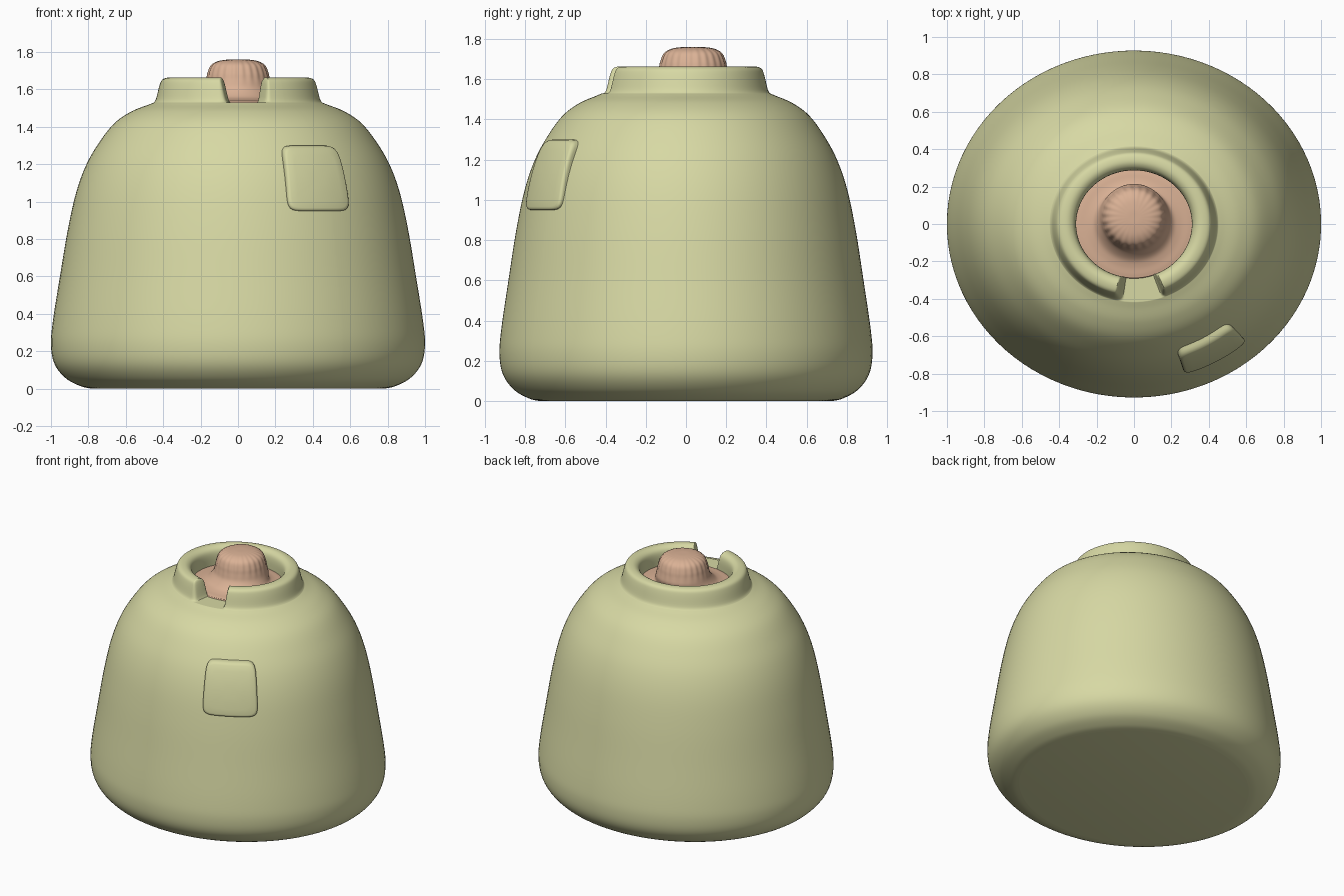
import bpy, bmesh, math

if "Cube" in bpy.data.objects:
    bpy.data.objects.remove(bpy.data.objects["Cube"])

RY = 0.927          # depth / width ratio of every oval section
FLOOR = 1.53        # height of the shoulder where the collar starts
TAU = 2 * math.pi


def material(name, col):
    m = bpy.data.materials.new(name)
    m.diffuse_color = (*col, 1)
    m.use_nodes = True
    m.node_tree.nodes["Principled BSDF"].inputs["Base Color"].default_value = m.diffuse_color
    return m


def spline(pts, n=6):
    """Smooth Catmull-Rom curve through 2D points."""
    p = [pts[0]] + pts + [pts[-1]]
    out = []
    for i in range(1, len(p) - 2):
        for k in range(n):
            t = k / n
            out.append(tuple(
                0.5 * (2 * b + (c - a) * t + (2 * a - 5 * b + 4 * c - d) * t * t
                       + (3 * b - a - 3 * c + d) * t ** 3)
                for a, b, c, d in zip(p[i - 1], p[i], p[i + 1], p[i + 2])))
    return out + [pts[-1]]


def smooth(a, b, t):
    t = min(1, max(0, (t - a) / (b - a)))
    return t * t * (3 - 2 * t)


def loft(name, rings, mat, cap_start=False, cap_end=False, angle=40):
    """Skin a list of closed point rings."""
    bm = bmesh.new()
    vs = [[bm.verts.new(c) for c in r] for r in rings]
    n = len(vs[0])
    for a, b in zip(vs, vs[1:]):
        for i in range(n):
            j = (i + 1) % n
            bm.faces.new((a[i], a[j], b[j], b[i]))
    if cap_start:
        bm.faces.new(vs[0][::-1])
    if cap_end:
        bm.faces.new(vs[-1])
    bmesh.ops.recalc_face_normals(bm, faces=bm.faces)
    me = bpy.data.meshes.new(name)
    bm.to_mesh(me)
    bm.free()
    ob = bpy.data.objects.new(name, me)
    bpy.context.collection.objects.link(ob)
    me.materials.append(mat)
    bpy.ops.object.select_all(action='DESELECT')
    ob.select_set(True)
    bpy.context.view_layer.objects.active = ob
    bpy.ops.object.shade_smooth_by_angle(angle=math.radians(angle))
    return ob


green = material("pale olive", (0.68, 0.69, 0.37))
pink = material("warm pink", (0.70, 0.44, 0.30))

# Robe body with collar; the collar drops away at a notch in the front
wall = spline([(0.78, 0.0), (0.84, 0.013), (0.92, 0.055), (0.98, 0.13), (1.0, 0.23),
               (0.99, 0.36), (0.952, 0.6), (0.91, 0.85), (0.865, 1.05), (0.81, 1.2),
               (0.74, 1.32), (0.66, 1.42), (0.57, 1.482), (0.48, 1.518), (0.45, 1.53)])
collar = spline([(0.45, 1.53), (0.438, 1.55), (0.42, 1.62), (0.405, 1.652),
                 (0.375, 1.663), (0.345, 1.66), (0.32, 1.64), (0.31, 1.60),
                 (0.31, 1.53), (0.31, 1.46)], 4)
profile = wall + collar[1:]


def collar_height(t):
    return max(1 - smooth(-0.25, -0.13, t), smooth(0.34, 0.41, t))


# angle 0 is the front, more samples near the notch
angles = [-0.4 + 0.0125 * i for i in range(80)]
angles += [0.6 + (TAU - 1.0) * i / 90 for i in range(90)]


def body_point(r, z, t):
    if z > FLOOR:
        t2 = t if t < math.pi else t - TAU
        z = FLOOR + (z - FLOOR) * collar_height(t2)
    return (r * math.sin(t), -r * RY * math.cos(t), z)


loft("robe_body", [[body_point(r, z, t) for t in angles] for r, z in profile],
     green, cap_start=True)


# Raised pocket patch that follows the wall
def wall_radius(z):
    for (r0, z0), (r1, z1) in zip(wall, wall[1:]):
        if z0 <= z <= z1:
            return r0 + (r1 - r0) * (z - z0) / (z1 - z0)
    return wall[-1][0]


def patch_ring(scale, lift):
    ring = []
    for i in range(96):
        a = TAU * i / 96
        c, s = math.cos(a), math.sin(a)
        k = scale / (abs(c) ** 8 + abs(s) ** 8) ** 0.125
        t, z = 0.515 + 0.212 * k * c, 1.125 + 0.175 * k * s
        r = wall_radius(z)
        if lift > 0:
            r += lift * (0.033 + 0.012 * k * s)
        else:
            r += lift
        ring.append((r * math.sin(t), -r * RY * math.cos(t), z))
    return ring


loft("pocket_patch", [patch_ring(s, l) for s, l in
                      [(1, -0.03), (1, 0.4), (0.985, 0.7), (0.95, 0.92), (0.9, 1),
                       (0.7, 1), (0.45, 1), (0.2, 1)]], green, cap_end=True, angle=60)

# Neck disc flowing up into a fluted knob
neck = spline([(0.315, 1.47), (0.314, 1.53), (0.30, 1.54), (0.25, 1.547), (0.21, 1.562),
               (0.185, 1.60), (0.172, 1.65), (0.164, 1.69), (0.145, 1.73),
               (0.105, 1.752), (0.05, 1.76), (0.008, 1.761)], 5)


def neck_ring(r, z):
    up = smooth(1.54, 1.62, z)
    flute = 0.025 * smooth(1.60, 1.70, z) * smooth(0.0, 0.1, r)
    ry = RY + (1 - RY) * up
    ring = []
    for i in range(192):
        a = TAU * i / 192
        q = r * (1 - flute * (0.5 + 0.5 * math.cos(24 * a + 12 * (0.16 - r))))
        ring.append((q * math.cos(a), q * ry * math.sin(a) + 0.035 * up, z))
    return ring


loft("neck_knob", [neck_ring(r, z) for r, z in neck], pink,
     cap_start=True, cap_end=True, angle=60)
